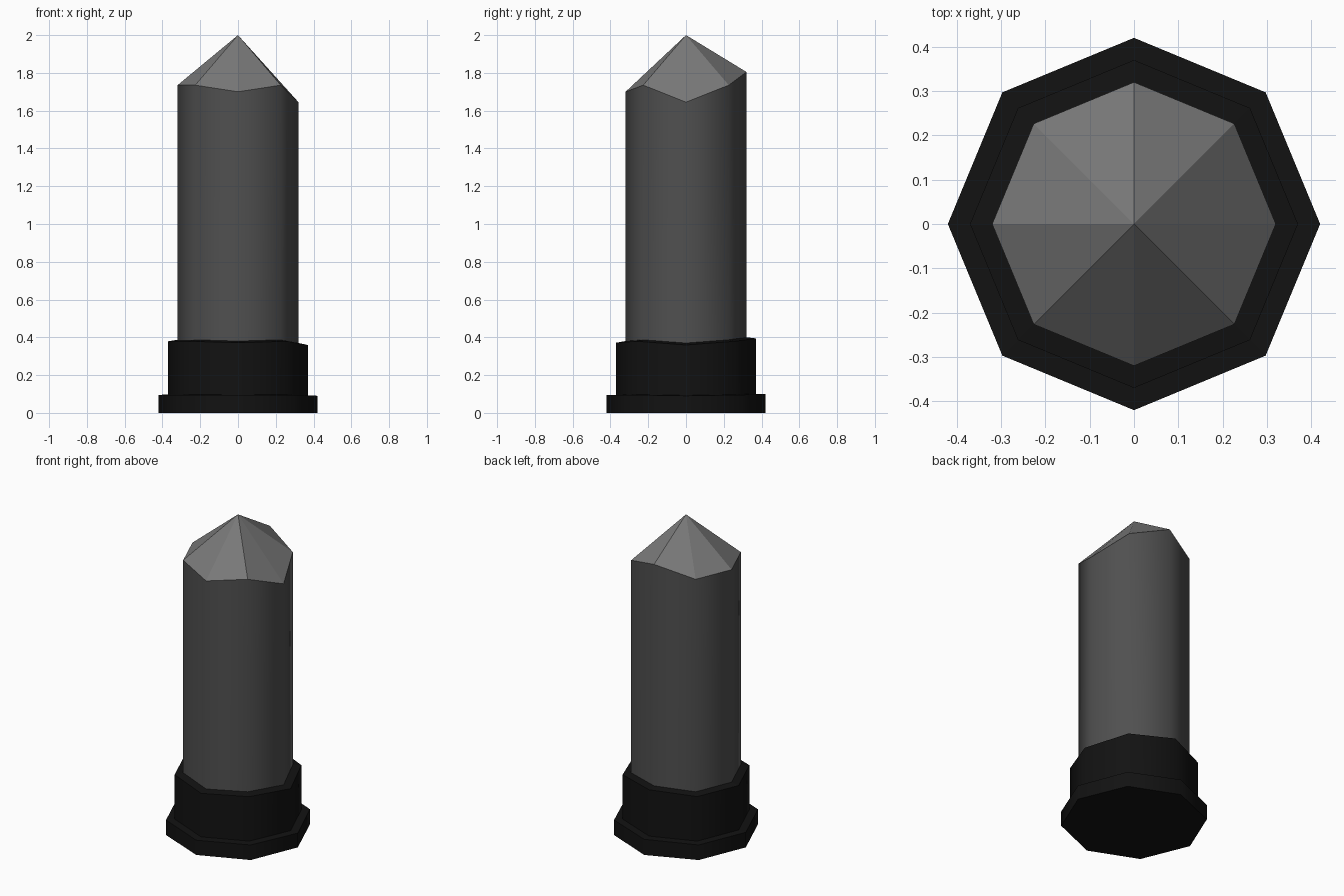
import bpy
import bmesh
import math

cube = bpy.data.objects.get("Cube")
if cube:
    bpy.data.objects.remove(cube, do_unlink=True)


def make_material(name, value):
    mat = bpy.data.materials.new(name)
    mat.use_nodes = True
    color = (value, value, value, 1.0)
    mat.diffuse_color = color
    mat.node_tree.nodes["Principled BSDF"].inputs["Base Color"].default_value = color
    return mat


dark_grey = make_material("dark grey", 0.08)
light_grey = make_material("light grey", 0.19)
black = make_material("black", 0.006)

# Uneven rim heights, counter-clockwise from +x, one per octagon corner
RIM = [1.645, 1.735, 1.805, 1.735, 1.735, 1.735, 1.70, 1.735]
APEX = 2.0


def crystal(name, radius, z_scale, bottom, side_mat, tip_mat):
    """Octagonal column with an uneven rim and a pointed, faceted top."""
    bm = bmesh.new()
    low, high = [], []
    for i, rim in enumerate(RIM):
        a = math.tau * i / len(RIM)
        x, y = radius * math.cos(a), radius * math.sin(a)
        low.append(bm.verts.new((x, y, bottom)))
        high.append(bm.verts.new((x, y, rim * z_scale)))
    apex = bm.verts.new((0, 0, APEX * z_scale))

    bm.faces.new(low[::-1])
    for i in range(len(RIM)):
        j = (i + 1) % len(RIM)
        side = bm.faces.new((low[i], low[j], high[j], high[i]))
        side.smooth = True
        tip = bm.faces.new((high[i], high[j], apex))
        tip.material_index = 1
    # Smooth only between neighbouring sides; every other edge is crisp
    for edge in bm.edges:
        edge.smooth = all(f.smooth for f in edge.link_faces)

    mesh = bpy.data.meshes.new(name)
    bm.to_mesh(mesh)
    bm.free()
    mesh.materials.append(side_mat)
    mesh.materials.append(tip_mat)
    obj = bpy.data.objects.new(name, mesh)
    bpy.context.collection.objects.link(obj)
    return obj


# Column with pointed tip, and two squashed copies as collar and foot
crystal("column", 0.32, 1.0, 0.04, dark_grey, light_grey)
crystal("collar", 0.37, 0.2185, 0.02, black, black)
crystal("foot", 0.42, 0.055, 0.0, black, black)
